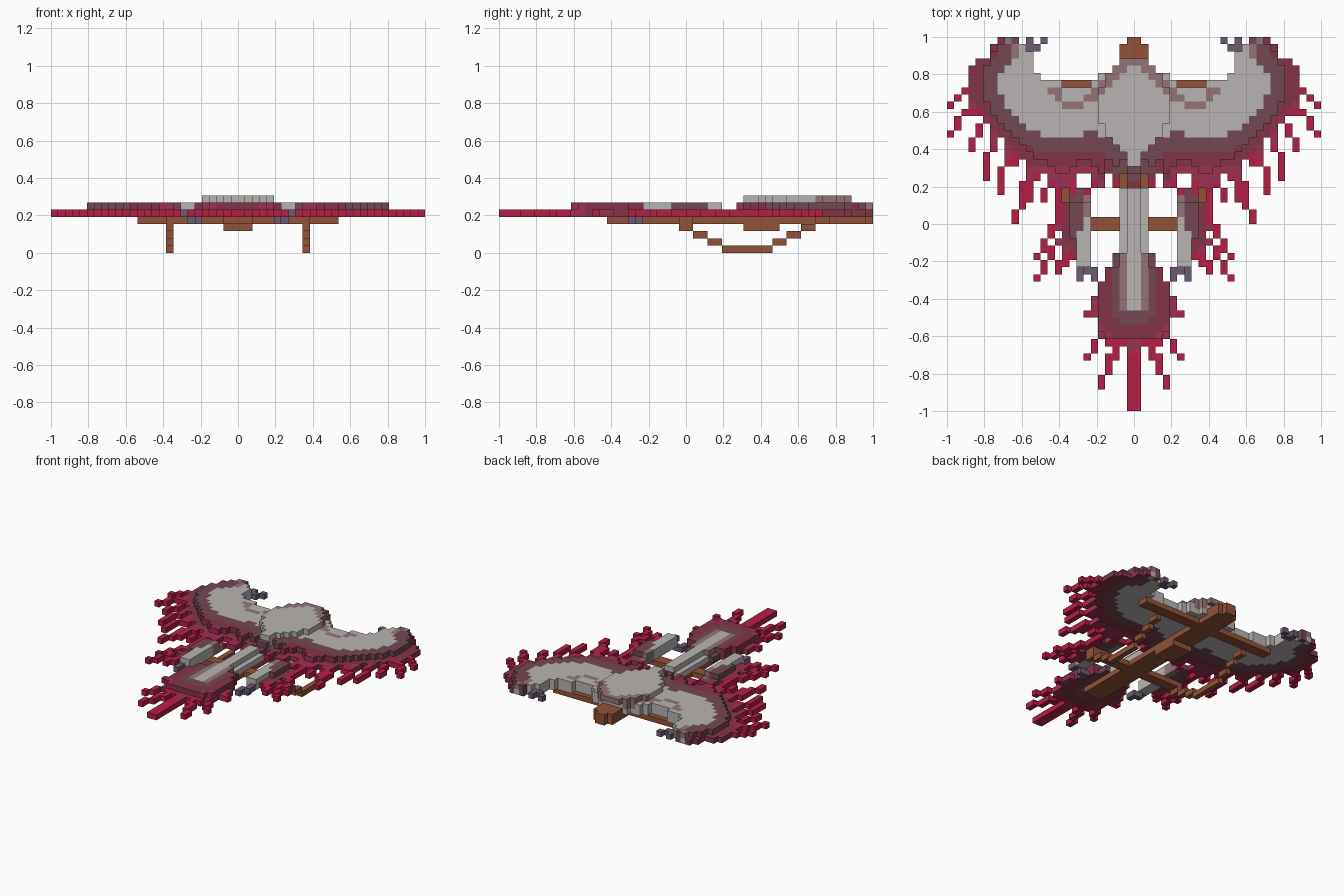
import bpy, bmesh

if "Cube" in bpy.data.objects:
    bpy.data.objects.remove(bpy.data.objects["Cube"])

S = 2 / 52  # size of one block; cells are (column from centre, row from back, layer)


def material(name, rgb):
    lin = [((v / 255 + 0.055) / 1.055) ** 2.4 for v in rgb] + [1]
    m = bpy.data.materials.new(name)
    m.use_nodes = True
    m.diffuse_color = lin
    m.node_tree.nodes["Principled BSDF"].inputs["Base Color"].default_value = lin
    return m


GREY, MAUVE, PLUM, MAROON, ROSE, RED, BROWN, SLATE = range(8)
MATS = [material(n, c) for n, c in (
    ("light grey", (184, 180, 178)), ("mauve", (148, 116, 118)),
    ("plum", (116, 72, 84)), ("maroon", (132, 52, 70)),
    ("rose", (158, 48, 84)), ("red", (182, 30, 70)),
    ("brown", (146, 82, 56)), ("slate purple", (108, 92, 116)))]

SIDES = ((1, 0, 0), (-1, 0, 0), (0, 1, 0), (0, -1, 0), (0, 0, 1), (0, 0, -1))


def blocks(name, cells):
    """Mirror the cells across x and skin them with their exposed faces."""
    full = dict(cells)
    full.update({(-1 - c, r, k): m for (c, r, k), m in cells.items()})
    bm = bmesh.new()
    verts = {}

    def vert(p):
        if p not in verts:
            verts[p] = bm.verts.new((p[0] * S, 1 - p[1] * S, p[2] * S))
        return verts[p]

    for cell, mat in full.items():
        for d in SIDES:
            if tuple(a + b for a, b in zip(cell, d)) in full:
                continue
            axis = [i for i in range(3) if d[i]][0]
            u, v = [i for i in range(3) if i != axis]
            quad = []
            for du, dv in ((0, 0), (1, 0), (1, 1), (0, 1)):
                p = list(cell)
                p[axis] += d[axis] > 0
                p[u] += du
                p[v] += dv
                quad.append(vert(tuple(p)))
            # rows run towards -y, so the winding is flipped accordingly
            if (d[axis] > 0) == (axis != 1):
                quad.reverse()
            f = bm.faces.new(quad)
            f.material_index = mat
    me = bpy.data.meshes.new(name)
    bm.to_mesh(me)
    bm.free()
    for m in MATS:
        me.materials.append(m)
    bpy.context.collection.objects.link(bpy.data.objects.new(name, me))


def box(c0, c1, r0, r1, k0, k1, mat):
    return {(c, r, k): mat for c in range(c0, c1 + 1)
            for r in range(r0, r1 + 1) for k in range(k0, k1 + 1)}


def band(c, r, core, w1, w2, w3=99):
    """Colour by distance from a pale core."""
    d = min(((c - a) ** 2 + (r - b) ** 2) ** 0.5 for a, b in core)
    return GREY if d == 0 else PLUM if d <= w1 else MAROON if d <= w2 else ROSE


def fingers(name, paths, layer):
    """Feather tips: stepped lines of blocks, each path (col, row, col, row)."""
    cells = {}
    for c0, r0, c1, r1 in paths:
        n = max(abs(c1 - c0), abs(r1 - r0))
        for i in range(n + 1):
            t = i / max(n, 1)
            c, r = int(c0 + (c1 - c0) * t + 0.5), int(r0 + (r1 - r0) * t + 0.5)
            cells[c, r, layer] = ROSE if t < 0.2 and n > 2 else RED
    blocks(name, cells)


# Main wing: first and last row of each column, and the pale core inside it
top = [4, 4, 4, 5, 5, 6, 7, 7, 7, 7, 6, 6, 6, 5, 2, 1, 0, 0, 0, 1, 3, 3, 4]
low = [20, 18, 19, 18, 20, 19, 18, 18, 19, 20, 20, 19, 18, 18, 17, 16, 15, 14, 13, 12, 10, 9, 8]
core_low = [17, 15, 14, 13, 13, 12, 12, 13, 13, 13, 13, 13, 13, 12, 12, 11, 10, 9, 7]
core_top = top[:16] + [2, 4, 5]
core = [(c, r) for c in range(19) for r in range(core_top[c], core_low[c] + 1)]
streak = {(10, 7), (11, 7), (10, 8), (9, 9), (8, 9), (7, 9), (6, 8), (5, 8), (5, 7),
          (4, 7), (4, 6), (3, 6), (3, 5), (2, 5), (2, 4), (16, 1), (16, 2), (17, 0)}
wing = {}
for c in range(23):
    for r in range(top[c], low[c] + 1):
        col = MAUVE if (c, r) in streak else band(c, r, core, 2.3, 4.7)
        wing[c, r, 5] = GREY if col == MAUVE else col
        upper_top = top[c] + (1 if c > 17 else 0)
        if c <= 20 and upper_top <= r <= low[c] - 2:
            wing[c, r, 6] = col
blocks("main_wing", wing)

fingers("wing_feather_tips", (
    (23, 7, 25, 9), (22, 9, 25, 13), (20, 11, 22, 15), (19, 13, 20, 19),
    (17, 15, 18, 21), (14, 18, 16, 25), (13, 18, 14, 22), (11, 19, 12, 22),
    (9, 20, 10, 22), (8, 20, 8, 21), (5, 20, 6, 21), (4, 20, 4, 20),
    (2, 20, 2, 20), (21, 10, 22, 10), (16, 16, 16, 17)), 5)

# Raised back on top of the wing centre
back = {}
for i, w in enumerate((2, 3, 4, 4, 5, 5, 5, 5, 5, 4, 4, 3, 2, 1, 1)):
    for c in range(w):
        r = 3 + i
        edge = r < 5 and c >= r - 3 or (c, r) in streak
        back[c, r, 7] = MAUVE if edge else GREY
blocks("raised_back", back)

# Wing tip claws
blocks("wing_claws", {(14, 0, 5): SLATE, (14, 1, 5): SLATE,
                      (13, 1, 5): SLATE, (12, 0, 5): SLATE})

# Tail: long spine widening into a rounded fan
tail = box(0, 1, 21, 33, 5, 5, GREY)
tail.update(box(0, 0, 21, 33, 6, 6, GREY))
tail_core = [(0, r) for r in range(30, 38)]
for i, w in enumerate((3, 3, 4, 4, 5, 5, 6, 6, 6, 5, 5, 4)):
    r = 30 + i
    for c in range(w):
        col = band(c, r, tail_core, 2.3, 4.6)
        if c == 1 and r < 38:
            col = MAUVE
        tail[c, r, 5] = col
        if c < min(w, 5) and (r > 31 or c < 2):
            tail[c, r, 6] = col
blocks("tail", tail)
fingers("tail_feather_tips", (
    (0, 42, 0, 51), (2, 42, 4, 48), (2, 42, 2, 44), (4, 41, 6, 44), (4, 47, 4, 47),
    (5, 38, 6, 38), (1, 42, 1, 42), (3, 42, 3, 42)), 5)

# Small rear wings
rear = {}
for i, w in enumerate((7, 8, 9, 9, 9, 9, 9, 9, 8, 7, 7)):
    r = 21 + i
    for c in range(6, w + 1):
        col = GREY if c < 8 and r > 24 and c < 7 + (r > 26) else \
            MAUVE if c == 6 else PLUM if c < 9 and r < 28 else MAROON
        rear[c, r, 5] = col
        if c <= 8 and (23 <= r <= 27 or c < 8 and r > 27):
            rear[c, r, 6] = col
blocks("rear_wings", rear)
fingers("rear_feather_tips", (
    (10, 23, 10, 24), (10, 26, 13, 30), (10, 28, 13, 33), (9, 29, 10, 32),
    (8, 30, 9, 31), (10, 25, 11, 26), (8, 20, 8, 21)), 5)
blocks("rear_claws", {**box(7, 7, 32, 33, 5, 5, SLATE), **box(5, 5, 32, 33, 4, 4, SLATE),
                      (6, 32, 4): SLATE})

# Timber frame under the body
frame = {**box(0, 1, 1, 36, 4, 4, BROWN), **box(0, 0, 0, 0, 4, 5, BROWN),
         **box(0, 1, 1, 3, 5, 5, BROWN), **box(0, 1, 13, 17, 3, 3, BROWN)}
blocks("keel_beam", frame)
blocks("wing_spar", box(2, 13, 6, 7, 4, 4, BROWN))
blocks("rear_spar", box(2, 9, 25, 26, 4, 4, BROWN))

# Stepped landing skids
skid = {}
for k, spans in enumerate((((14, 20),), ((12, 13), (21, 22)),
                           ((10, 11), (23, 24)), ((8, 9), (25, 26)))):
    for r0, r1 in spans:
        skid.update(box(9, 9, r0, r1, k, k, BROWN))
blocks("landing_skids", skid)
